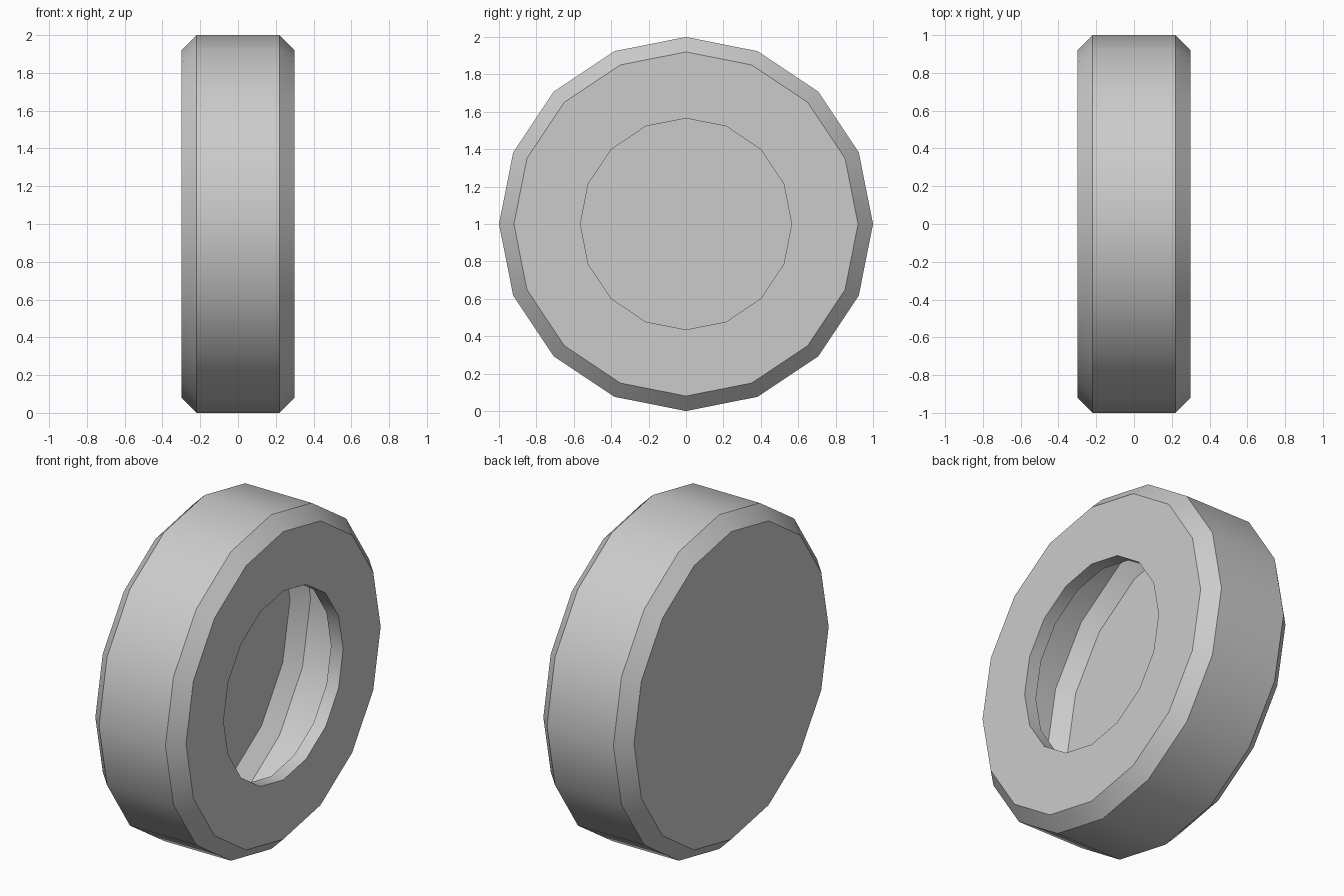
import bpy, bmesh, math

if "Cube" in bpy.data.objects:
    bpy.data.objects.remove(bpy.data.objects["Cube"])

SIDES = 16
# Profile along the axle: (x, radius), from the closed back to the hole lip
PROFILE = [(-0.30, 0.92), (-0.22, 1.0), (0.22, 1.0),
           (0.30, 0.92), (0.30, 0.565), (0.22, 0.565)]


def ring(bm, x, radius):
    return [bm.verts.new((x, radius * math.sin(2 * math.pi * i / SIDES),
                          1 + radius * math.cos(2 * math.pi * i / SIDES)))
            for i in range(SIDES)]


# Hollow wheel shell: chamfered tread, one open face with an inward lip
bm = bmesh.new()
rings = [ring(bm, x, r) for x, r in PROFILE]
for a, b in zip(rings, rings[1:]):
    for i in range(SIDES):
        j = (i + 1) % SIDES
        bm.faces.new((a[i], b[i], b[j], a[j]))

# Closed back disc
bm.faces.new(rings[0])
bmesh.ops.recalc_face_normals(bm, faces=bm.faces[:])
bm.faces.ensure_lookup_table()

# Keep the outside of the shell facing outward
back = bm.faces[-1]
if back.normal.x > 0:
    bmesh.ops.reverse_faces(bm, faces=bm.faces[:])

mesh = bpy.data.meshes.new("wheel")
bm.to_mesh(mesh)
bm.free()
wheel = bpy.data.objects.new("wheel", mesh)
bpy.context.collection.objects.link(wheel)
bpy.context.view_layer.objects.active = wheel
wheel.select_set(True)
bpy.ops.object.shade_smooth_by_angle(angle=math.radians(30))
